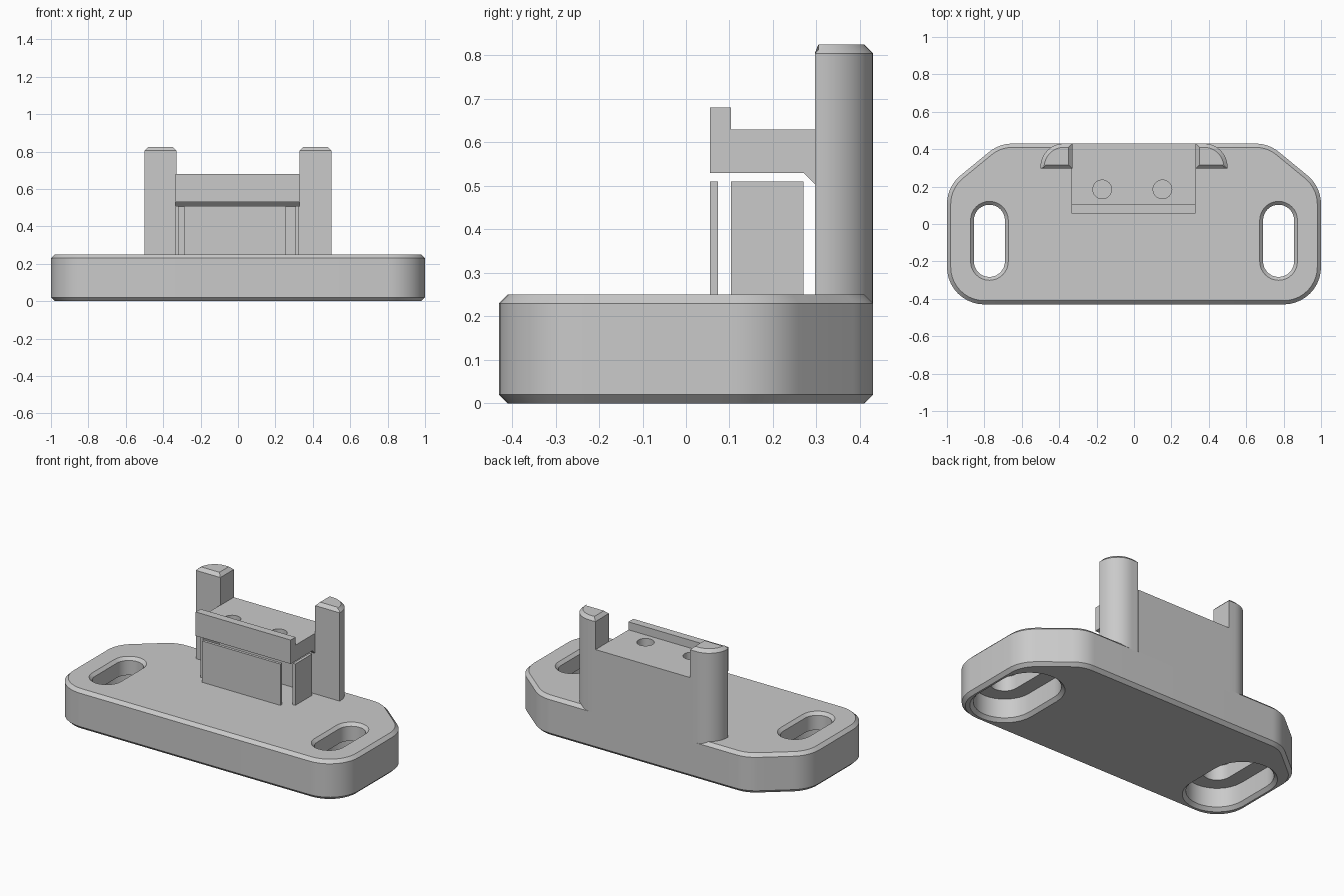
import bpy, bmesh
from math import radians, pi, cos, sin, tan
from mathutils import Vector

if "Cube" in bpy.data.objects:
    bpy.data.objects.remove(bpy.data.objects["Cube"], do_unlink=True)

grey = bpy.data.materials.new("plain grey")
grey.use_nodes = True
COLOUR = (0.59, 0.59, 0.59, 1)
grey.diffuse_color = COLOUR
grey.node_tree.nodes["Principled BSDF"].inputs["Base Color"].default_value = COLOUR


def fillet(corners, steps=10):
    """Round each (x, y, radius) corner of a convex outline."""
    out = []
    for i, (x, y, r) in enumerate(corners):
        p = Vector((x, y))
        if r == 0:
            out.append(p)
            continue
        a = (Vector(corners[i - 1][:2]) - p).normalized()
        b = (Vector(corners[(i + 1) % len(corners)][:2]) - p).normalized()
        half = a.angle(b) / 2
        centre = p + (a + b).normalized() * (r / sin(half))
        start = (p + a * (r / tan(half)) - centre).normalized()
        end = (p + b * (r / tan(half)) - centre).normalized()
        sweep = start.angle(end)
        for k in range(steps + 1):
            t = sweep * k / steps
            out.append(centre + (start * sin(sweep - t) + end * sin(t)) * (r / sin(sweep)))
    return out


def finish(bm, name):
    bmesh.ops.recalc_face_normals(bm, faces=bm.faces)
    mesh = bpy.data.meshes.new(name)
    bm.to_mesh(mesh)
    bm.free()
    ob = bpy.data.objects.new(name, mesh)
    bpy.context.collection.objects.link(ob)
    mesh.materials.append(grey)
    return ob


def select(ob):
    bpy.ops.object.select_all(action="DESELECT")
    ob.select_set(True)
    bpy.context.view_layer.objects.active = ob


def smooth(ob):
    select(ob)
    bpy.ops.object.shade_smooth_by_angle(angle=radians(30))


def loft(name, rings):
    """Join a stack of equal closed loops and cap both ends."""
    bm = bmesh.new()
    loops = [[bm.verts.new(p) for p in ring] for ring in rings]
    n = len(loops[0])
    for low, high in zip(loops, loops[1:]):
        for i in range(n):
            j = (i + 1) % n
            bm.faces.new((low[i], low[j], high[j], high[i]))
    bm.faces.new(loops[0])
    bm.faces.new(loops[-1])
    return finish(bm, name)


def prism(name, outline, z0, z1, chamfered=()):
    """Extrude an outline upward and chamfer the rims at the given heights."""
    ob = loft(name, [[(p[0], p[1], z) for p in outline] for z in (z0, z1)])
    bm = bmesh.new()
    bm.from_mesh(ob.data)
    rims = [e for e in bm.edges
            if any(all(abs(v.co.z - z) < 1e-4 for v in e.verts) for z in chamfered)]
    if rims:
        bmesh.ops.bevel(bm, geom=rims, offset=0.02, segments=1,
                        affect="EDGES", offset_type="OFFSET")
    bm.to_mesh(ob.data)
    bm.free()
    return ob


def box(name, x0, x1, y0, y1, z0, z1):
    return prism(name, [(x0, y0), (x1, y0), (x1, y1), (x0, y1)], z0, z1)


def cut(ob, cutter):
    mod = ob.modifiers.new("cut", "BOOLEAN")
    mod.operation = "DIFFERENCE"
    mod.solver = "EXACT"
    mod.object = cutter
    select(ob)
    bpy.ops.object.modifier_apply(modifier=mod.name)
    bpy.data.objects.remove(cutter, do_unlink=True)


def stadium(cx, cy, half, r, z, steps=16):
    """Slot outline: two half circles joined along y."""
    ring = []
    for end in (0, 1):
        for k in range(steps + 1):
            a = pi * (end + k / steps)
            ring.append((cx + r * cos(a), cy + (-half if end else half) + r * sin(a), z))
    return ring


# Base plate with rounded front corners and clipped back corners
right_side = [(1, -0.43, 0.2), (1, 0.2, 0.2), (0.72, 0.43, 0.2)]
left_side = [(-x, y, r) for x, y, r in reversed(right_side)]
base = prism("base_plate", fillet(right_side + left_side), 0, 0.25, (0, 0.25))

# Countersunk mounting slots, wide below and narrow above
for side in (-1, 1):
    levels = [(0.205, -0.01), (0.175, 0.02), (0.175, 0.14), (0.083, 0.14),
              (0.083, 0.232), (0.111, 0.26)]
    cut(base, loft("slot_cutter",
                   [stadium(side * 0.773, -0.09, 0.11, r, z) for r, z in levels]))
smooth(base)

# Posts with a rounded outer back corner
for side, name in ((-1, "right_post"), (1, "left_post")):
    outline = fillet([(0.33, 0.296, 0), (0.5, 0.296, 0),
                      (0.5, 0.43, 0.125), (0.33, 0.43, 0)])
    smooth(prism(name, [(side * p.x, p.y) for p in outline], 0.22, 0.825, (0.825,)))

# Back wall and shelf with a front lip and a small gusset
profile = [(0.055, 0.53), (0.27, 0.53), (0.296, 0.505), (0.296, 0.22), (0.43, 0.22),
           (0.43, 0.63), (0.104, 0.63), (0.104, 0.68), (0.055, 0.68)]
shelf = loft("shelf_and_wall", [[(x, y, z) for y, z in profile] for x in (-0.333, 0.328)])
for x in (-0.17, 0.152):
    hole = [(x + 0.05 * cos(k * pi / 16), 0.185 + 0.05 * sin(k * pi / 16)) for k in range(32)]
    cut(shelf, prism("hole_cutter", hole, 0.5, 0.7))
smooth(shelf)

# Thin support plates below the shelf
box("front_support", -0.288, 0.256, 0.055, 0.073, 0.24, 0.51)
box("right_support", -0.335, -0.317, 0.104, 0.27, 0.24, 0.51)
box("left_support", 0.308, 0.326, 0.104, 0.27, 0.24, 0.51)
